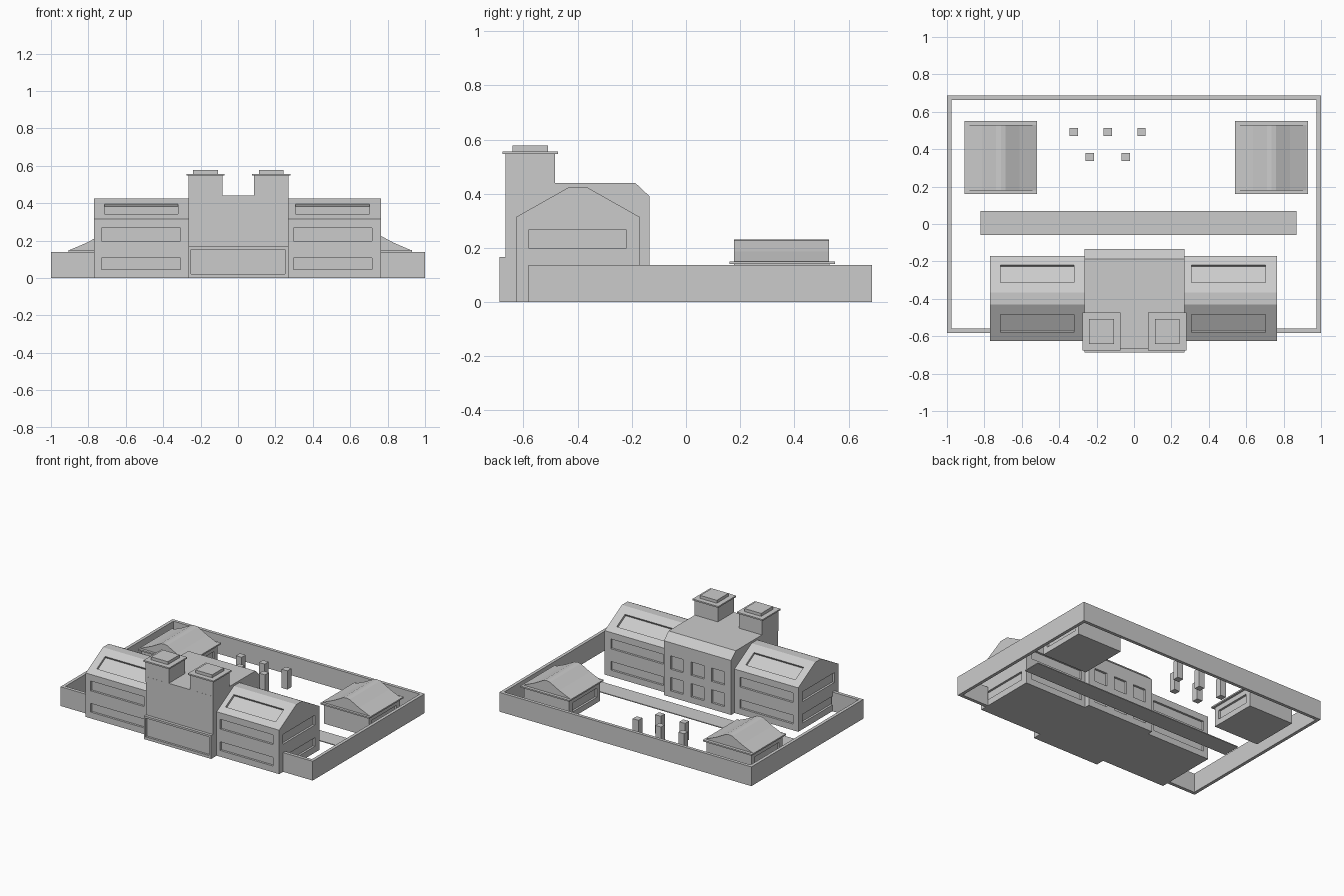
import bpy, bmesh, math
from mathutils import Matrix, Vector

old = bpy.data.objects.get("Cube")
if old:
    bpy.data.objects.remove(old, do_unlink=True)

stone = bpy.data.materials.new("light grey stone")
stone.use_nodes = True
stone.diffuse_color = (0.6, 0.6, 0.6, 1)
stone.node_tree.nodes["Principled BSDF"].inputs["Base Color"].default_value = (0.6, 0.6, 0.6, 1)


def finish(name, bm):
    bmesh.ops.recalc_face_normals(bm, faces=bm.faces)
    mesh = bpy.data.meshes.new(name)
    bm.to_mesh(mesh)
    bm.free()
    mesh.materials.append(stone)
    obj = bpy.data.objects.new(name, mesh)
    bpy.context.scene.collection.objects.link(obj)
    return obj


def add_box(bm, x, y, z, turn=0.0):
    """Box from three (low, high) ranges, turned about its own x axis."""
    size = Matrix.Diagonal([r[1] - r[0] for r in (x, y, z)] + [1])
    centre = Vector([(r[0] + r[1]) / 2 for r in (x, y, z)])
    bmesh.ops.create_cube(bm, size=1, matrix=Matrix.Translation(centre)
                          @ Matrix.Rotation(turn, 4, 'X') @ size)


def box(name, x, y, z):
    bm = bmesh.new()
    add_box(bm, x, y, z)
    return finish(name, bm)


def prism(name, profile, low, high, axis):
    """Extrude a closed profile along x (profile is y,z) or y (profile is x,z)."""
    bm = bmesh.new()
    place = (lambda a, b: (low, a, b)) if axis == 'x' else (lambda a, b: (a, low, b))
    face = bm.faces.new([bm.verts.new(place(a, b)) for a, b in profile])
    moved = bmesh.ops.extrude_face_region(bm, geom=[face])["geom"]
    step = (high - low, 0, 0) if axis == 'x' else (0, high - low, 0)
    bmesh.ops.translate(bm, vec=step, verts=[g for g in moved if isinstance(g, bmesh.types.BMVert)])
    return finish(name, bm)


def carve(obj, cuts):
    """Sink a recess for every cut, given as box arguments."""
    bm = bmesh.new()
    for cut in cuts:
        add_box(bm, *cut)
    cutter = finish("recess_cutter", bm)
    cutter.hide_render = True
    mod = obj.modifiers.new("recesses", 'BOOLEAN')
    mod.operation = 'DIFFERENCE'
    mod.solver = 'EXACT'
    mod.object = cutter
    graph = bpy.context.evaluated_depsgraph_get()
    mesh = bpy.data.meshes.new_from_object(obj.evaluated_get(graph))
    obj.modifiers.clear()
    obj.data = mesh
    bpy.data.objects.remove(cutter, do_unlink=True)


def around(value, depth):
    return (value - depth, value + depth)


DEPTH = 0.015
ROWS = [(0.045, 0.107), (0.198, 0.268)]

# Long wings with gabled roofs, window bands and skylights
FRONT, REAR, EAVE, TOP = -0.626, -0.172, 0.315, 0.425
wing_profile = [(FRONT, 0), (REAR, 0), (REAR, EAVE), (-0.367, TOP), (-0.431, TOP), (FRONT, EAVE)]
for name, x0, x1, end, window, light in (
        ("right_wing", -0.77, -0.25, -0.77, (-0.73, -0.307), (-0.715, -0.32)),
        ("left_wing", 0.25, 0.765, 0.765, (0.297, 0.717), (0.307, 0.703))):
    wing = prism(name, wing_profile, x0, x1, 'x')
    cuts = []
    for row in ROWS:
        cuts += [(window, around(y, DEPTH), row) for y in (FRONT, REAR)]
        cuts.append((around(end, DEPTH), (-0.58, -0.222), row))
    pitch = math.atan2(TOP - EAVE, 0.195)
    z = 0.368
    run = (z - EAVE) / math.tan(pitch)
    for y, turn in ((FRONT + run, pitch), (REAR - run, -pitch)):
        cuts.append((light, around(y, 0.054), around(z, DEPTH), turn))
    carve(wing, cuts)

# Central hall with a chamfered rear eave and six rear windows
hall_profile = [(-0.667, 0), (-0.134, 0), (-0.134, 0.39), (-0.187, 0.44), (-0.667, 0.44)]
hall = prism("central_hall", hall_profile, -0.264, 0.269, 'x')
carve(hall, [(around(x, 0.05), around(-0.134, DEPTH), z)
             for x in (-0.16, 0.003, 0.166) for z in ((0.045, 0.14), (0.2, 0.295))])

# Entrance portal with a framed recess
portal = box("entrance_portal", (-0.264, 0.269), (-0.688, -0.66), (0, 0.167))
carve(portal, [((-0.25, 0.252), around(-0.688, DEPTH), (0.02, 0.153))])

# Towers, each with a cornice and cap
for side, x in (("right", -0.1735), ("left", 0.178)):
    y = -0.575
    for part, half, z in (("tower", 0.0915, (0.4, 0.547)), ("tower_cornice", 0.102, (0.547, 0.557)),
                          ("tower_cap", 0.066, (0.557, 0.578))):
        box(f"{side}_{part}", around(x, half), around(y, half), z)

# Perimeter wall, open where it meets the building
HIGH = 0.138
box("rear_wall", (-1, 1), (0.664, 0.687), (0, HIGH))
for side, s in (("right", -1), ("left", 1)):
    box(f"{side}_wall", sorted((s, s * 0.977)), (-0.582, 0.664), (0, HIGH))
    box(f"{side}_front_wall", sorted((s * 0.977, s * 0.765)), (-0.582, -0.558), (0, HIGH))

# Courtyard path
box("courtyard_path", (-0.82, 0.87), (-0.06, 0.07), (0, 0.006))

# Courtyard pillars in two staggered rows
for y, xs in ((0.492, (-0.322, -0.14, 0.04)), (0.358, (-0.236, -0.044))):
    for x in xs:
        box("courtyard_pillar", around(x, 0.0225), around(y, 0.0225), (0, 0.134))

# Corner pavilions: body, eave slab and flared roof
half_roof = [(0.187, 0.15), (0.1, 0.187), (0.025, 0.227)]
for side, x in (("right", -0.712), ("left", 0.735)):
    body = box(f"{side}_pavilion_body", around(x, 0.178), (0.178, 0.53), (0, 0.14))
    carve(body, [(around(x + s * 0.178, DEPTH), (0.215, 0.493), (0.04, 0.105)) for s in (-1, 1)])
    box(f"{side}_pavilion_eave", around(x, 0.194), (0.16, 0.55), (0.14, 0.15))
    curve = half_roof + [(0, 0.231)] + [(-a, z) for a, z in reversed(half_roof)]
    prism(f"{side}_pavilion_roof", [(x + a, z) for a, z in curve], 0.178, 0.528, 'y')
